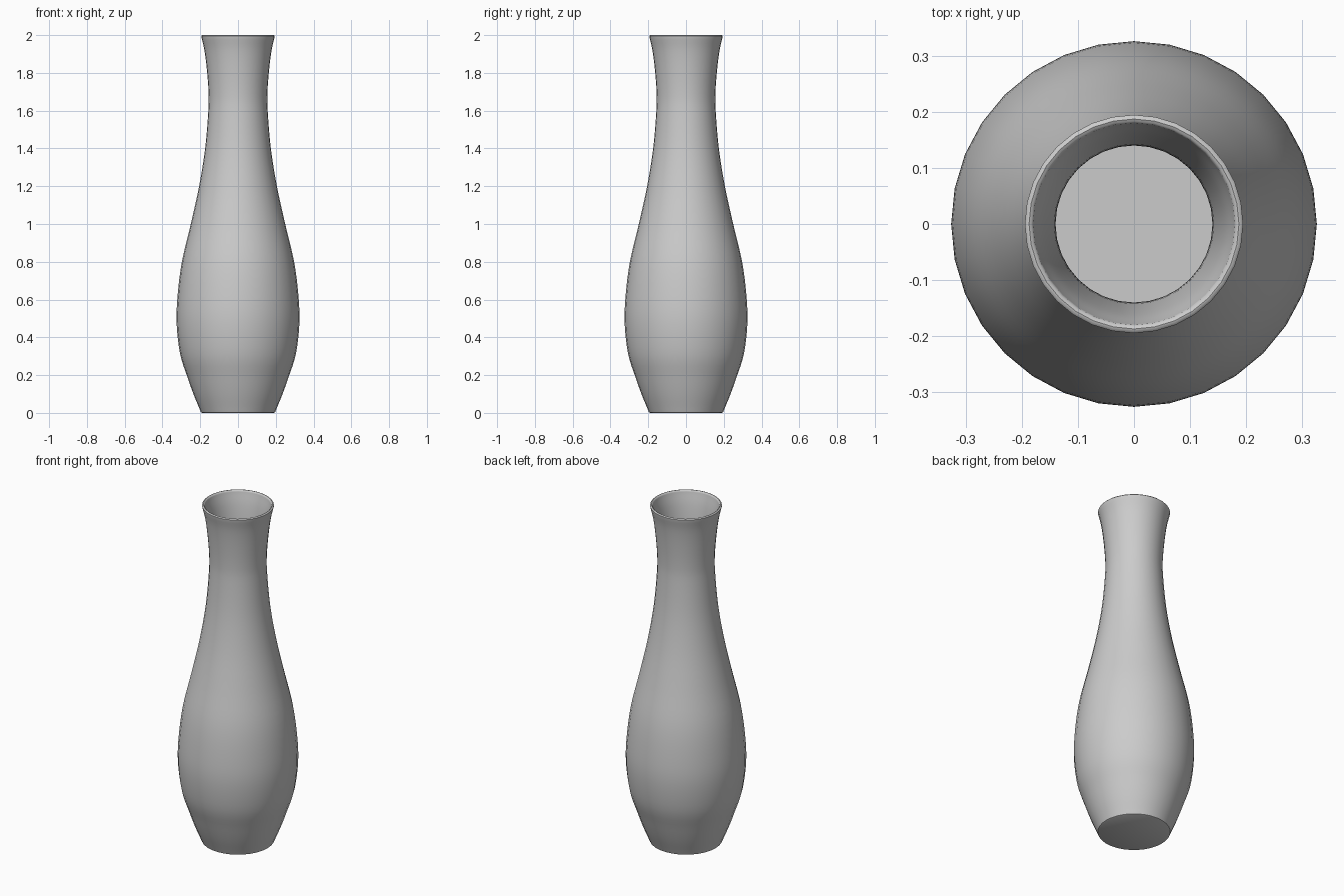
import bpy, bmesh, math
from mathutils import Vector

if "Cube" in bpy.data.objects:
    bpy.data.objects.remove(bpy.data.objects["Cube"])

SEGMENTS = 32
WALL = 0.015

# Outer silhouette as (radius, height), foot to lip
OUTER = [(0.203, 0.02), (0.236, 0.10), (0.268, 0.19), (0.306, 0.31), (0.325, 0.47),
         (0.320, 0.62), (0.297, 0.80), (0.250, 1.00), (0.206, 1.20), (0.174, 1.40),
         (0.157, 1.60), (0.156, 1.70), (0.165, 1.82), (0.178, 1.92), (0.194, 1.99)]


def smooth_profile(pts, steps=4):
    """Catmull-Rom curve through the given points."""
    p = [Vector(q) for q in pts]
    p = [2 * p[0] - p[1]] + p + [2 * p[-1] - p[-2]]
    out = []
    for a, b, c, d in zip(p, p[1:], p[2:], p[3:]):
        for i in range(steps):
            t = i / steps
            out.append(0.5 * (2 * b + (c - a) * t + (2 * a - 5 * b + 4 * c - d) * t * t
                              + (3 * b - a - 3 * c + d) * t ** 3))
    return out + [p[-2]]


def lathe(name, profile):
    """Revolve an (r, z) profile about the z axis."""
    bm = bmesh.new()
    verts = [bm.verts.new((r, 0, z)) for r, z in profile]
    edges = [bm.edges.new(pair) for pair in zip(verts, verts[1:])]
    bmesh.ops.spin(bm, geom=verts + edges, axis=(0, 0, 1), cent=(0, 0, 0),
                   angle=math.tau, steps=SEGMENTS, use_duplicate=False)
    bmesh.ops.remove_doubles(bm, verts=bm.verts, dist=0.0005)
    bmesh.ops.recalc_face_normals(bm, faces=bm.faces)
    mesh = bpy.data.meshes.new(name)
    bm.to_mesh(mesh)
    bm.free()
    obj = bpy.data.objects.new(name, mesh)
    bpy.context.collection.objects.link(obj)
    bpy.context.view_layer.objects.active = obj
    obj.select_set(True)
    bpy.ops.object.shade_smooth_by_angle(angle=math.radians(40))
    return obj


outer = smooth_profile(OUTER)
# Inner wall follows the outer one, from the lip down to the floor
inner = [Vector((v.x - WALL, v.y)) for v in reversed(outer) if v.y > 0.03]
# Foot with a small rounded edge, and rolled lip
foot = [(0, 0), (0.190, 0), (0.196, 0.003), (0.199, 0.01)]
lip = [(0.1945, 1.995), (0.191, 1.999), (0.187, 2.0), (0.183, 1.998), (0.180, 1.995)]
floor = [(0.188, 0.02), (0, 0.02)]

lathe("vase", foot + [tuple(v) for v in outer] + lip + [tuple(v) for v in inner] + floor)
